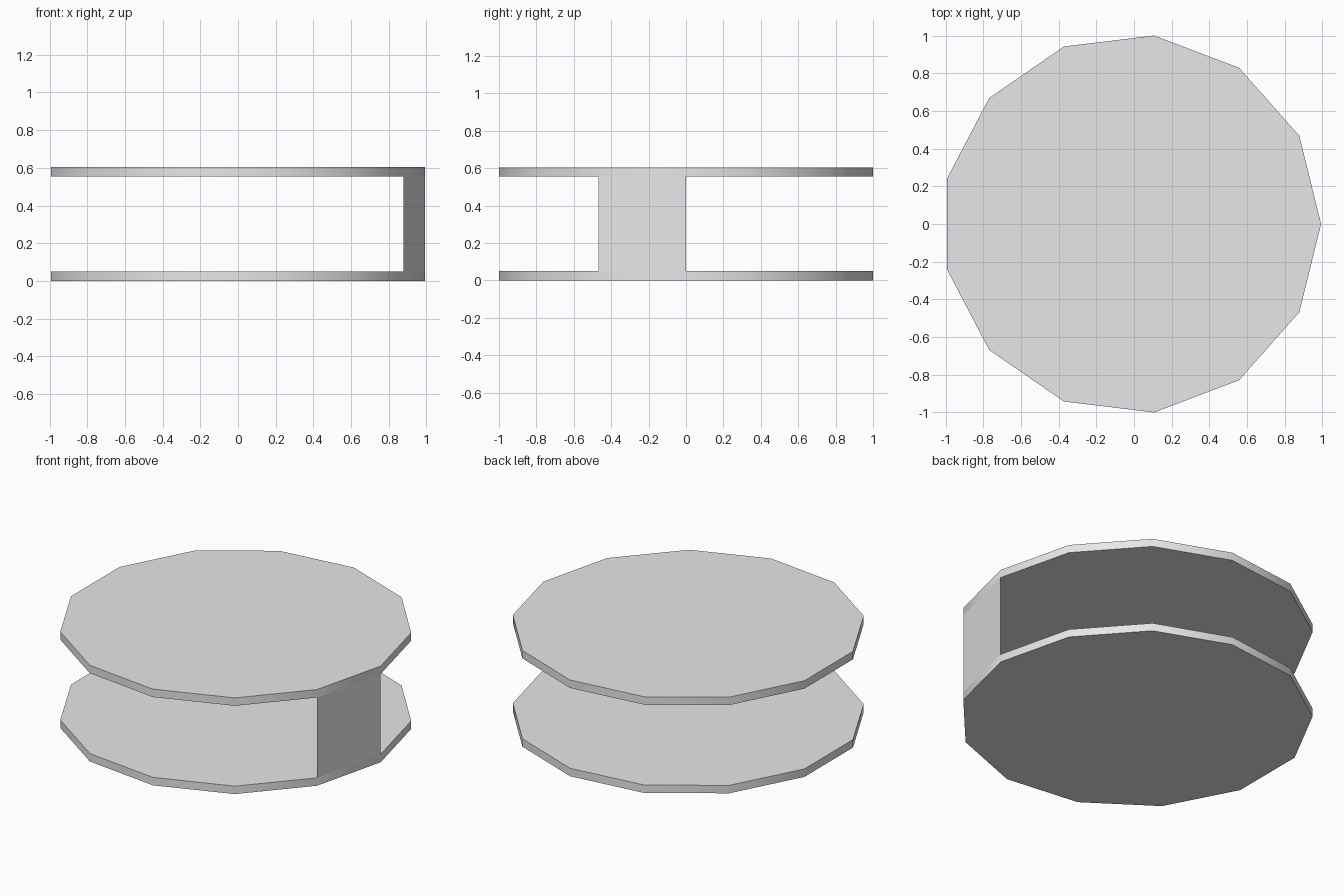
import bpy
import bmesh
from math import cos, sin, pi, radians

cube = bpy.data.objects.get("Cube")
if cube:
    bpy.data.objects.remove(cube, do_unlink=True)

SIDES = 13
RADIUS = 1.0073
SHIFT = -0.0147      # centres the odd-sided outline on x
THICK = 0.05
HEIGHT = 0.605

grey = bpy.data.materials.new("plain_grey")
grey.use_nodes = True
grey.diffuse_color = (0.8, 0.8, 0.8, 1)
grey.node_tree.nodes["Principled BSDF"].inputs["Base Color"].default_value = (0.8, 0.8, 0.8, 1)


def corner(i, z):
    a = 2 * pi * i / SIDES
    return (SHIFT + RADIUS * cos(a), RADIUS * sin(a), z)


def finish(bm, name):
    mesh = bpy.data.meshes.new(name)
    bm.to_mesh(mesh)
    bm.free()
    mesh.materials.append(grey)
    obj = bpy.data.objects.new(name, mesh)
    bpy.context.collection.objects.link(obj)
    bpy.ops.object.select_all(action="DESELECT")
    obj.select_set(True)
    bpy.context.view_layer.objects.active = obj
    bpy.ops.object.shade_smooth_by_angle(angle=radians(30))
    return obj


def disc(name, z):
    bm = bmesh.new()
    base = bm.faces.new([bm.verts.new(corner(i, z)) for i in range(SIDES)])
    rim = bmesh.ops.extrude_face_region(bm, geom=[base], use_keep_orig=True)
    top = [v for v in rim["geom"] if isinstance(v, bmesh.types.BMVert)]
    bmesh.ops.translate(bm, verts=top, vec=(0, 0, THICK))
    bmesh.ops.recalc_face_normals(bm, faces=bm.faces)
    return finish(bm, name)


# Two matching discs
disc("lower_disc", 0)
disc("upper_disc", HEIGHT - THICK)

# Single thin panel joining one side of the discs
bm = bmesh.new()
low, high = THICK, HEIGHT - THICK
bm.faces.new([bm.verts.new(corner(i, z))
              for i, z in ((-1, low), (0, low), (0, high), (-1, high))])
finish(bm, "side_panel")
